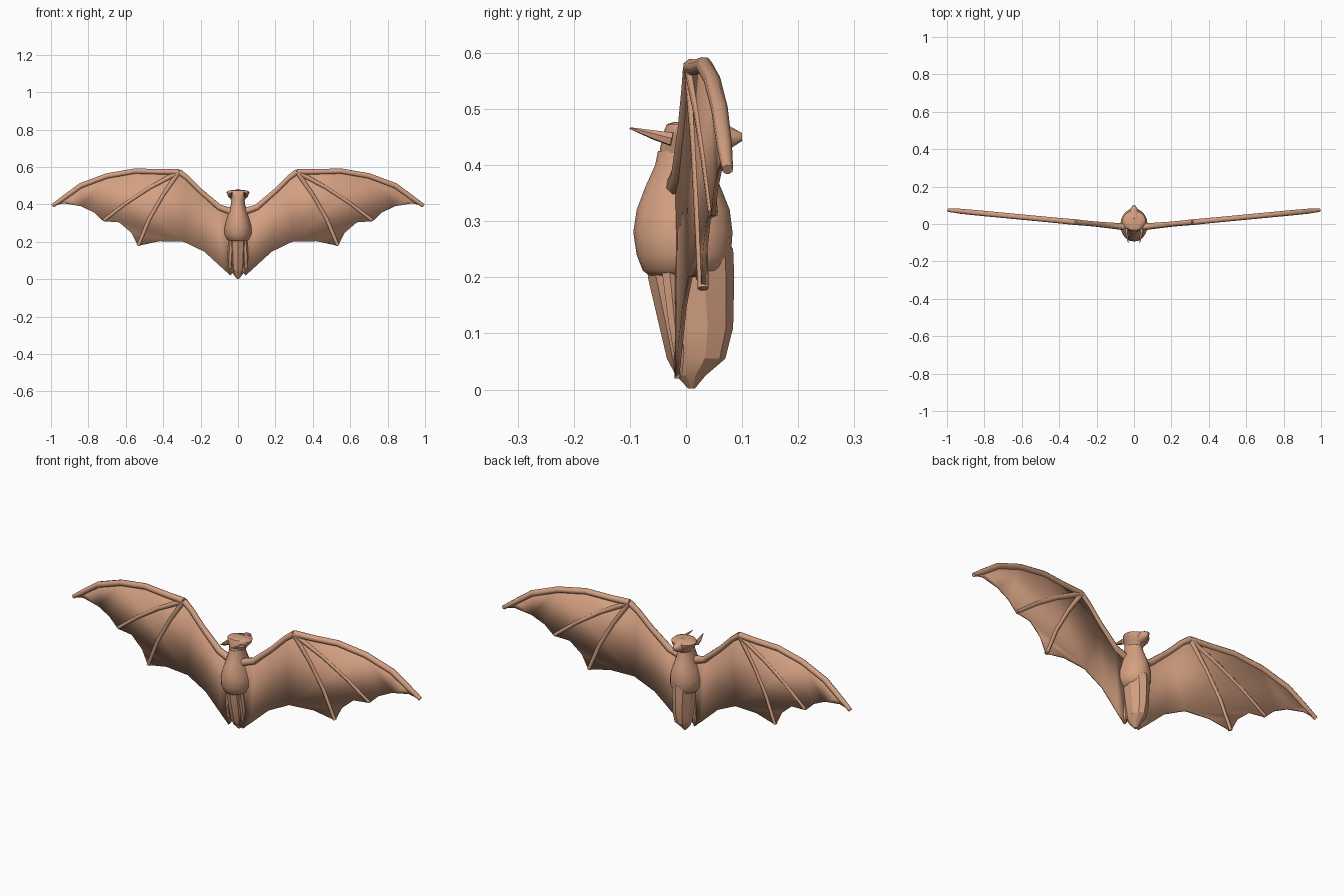
import bpy, bmesh, math
from mathutils import Vector

if "Cube" in bpy.data.objects:
    bpy.data.objects.remove(bpy.data.objects["Cube"])

hide = bpy.data.materials.new("tan hide")
hide.use_nodes = True
colour = (0.66, 0.35, 0.22, 1)
hide.diffuse_color = colour
hide.node_tree.nodes["Principled BSDF"].inputs["Base Color"].default_value = colour


def finish(bm, name, angle=40):
    bmesh.ops.recalc_face_normals(bm, faces=bm.faces)
    mesh = bpy.data.meshes.new(name)
    bm.to_mesh(mesh)
    bm.free()
    mesh.materials.append(hide)
    obj = bpy.data.objects.new(name, mesh)
    bpy.context.collection.objects.link(obj)
    bpy.ops.object.select_all(action='DESELECT')
    obj.select_set(True)
    bpy.context.view_layer.objects.active = obj
    bpy.ops.object.shade_smooth_by_angle(angle=math.radians(angle))
    return obj


def skin(bm, rings):
    """Bridge a list of equal rings and cap both ends."""
    loops = [[bm.verts.new(p) for p in ring] for ring in rings]
    n = len(loops[0])
    for a, b in zip(loops, loops[1:]):
        for i in range(n):
            j = (i + 1) % n
            bm.faces.new((a[i], a[j], b[j], b[i]))
    bm.faces.new(loops[0])
    bm.faces.new(loops[-1])


def loft(name, rows, sides, angle):
    """Each row is height, half width, front y, back y."""
    bm = bmesh.new()
    rings = []
    for z, w, front, back in rows:
        mid, depth = (front + back) / 2, (back - front) / 2
        turns = [math.tau * i / sides for i in range(sides)]
        rings.append([(w * math.sin(t), mid - depth * math.cos(t), z) for t in turns])
    skin(bm, rings)
    return finish(bm, name, angle)


def tube(name, points, radii, sides=8, angle=50):
    bm = bmesh.new()
    pts = [Vector(p) for p in points]
    rings = []
    for i, p in enumerate(pts):
        d = (pts[min(i + 1, len(pts) - 1)] - pts[max(i - 1, 0)]).normalized()
        side = d.cross(Vector((0, 1, 0.3))).normalized()
        up = side.cross(d)
        rings.append([p + radii[i] * (side * math.cos(math.tau * k / sides)
                      + up * math.sin(math.tau * k / sides)) for k in range(sides)])
    skin(bm, rings)
    return finish(bm, name, angle)


# Rounded chest and flared neck
loft("chest", [(0.203, 0.045, -0.065, 0.05), (0.212, 0.06, -0.077, 0.07),
               (0.24, 0.073, -0.088, 0.08), (0.28, 0.073, -0.094, 0.083),
               (0.32, 0.062, -0.088, 0.078), (0.36, 0.049, -0.073, 0.062),
               (0.40, 0.038, -0.055, 0.045), (0.425, 0.035, -0.05, 0.042)], 20, 60)

# Head with flat crown
loft("head", [(0.41, 0.033, -0.048, 0.042), (0.432, 0.042, -0.046, 0.055),
              (0.448, 0.056, -0.042, 0.07), (0.464, 0.063, -0.038, 0.07),
              (0.473, 0.053, -0.034, 0.05), (0.477, 0.03, -0.02, 0.025)], 14, 45)

# Faceted lower body
loft("lower_body", [(0.002, 0.006, 0.004, 0.016), (0.025, 0.026, -0.018, 0.035),
                    (0.055, 0.04, -0.034, 0.07), (0.11, 0.046, -0.047, 0.084),
                    (0.2, 0.05, -0.068, 0.086), (0.25, 0.056, -0.07, 0.084),
                    (0.265, 0.05, -0.06, 0.075)], 10, 20)

# Muzzle pointing backwards
tube("muzzle", [(0, 0.03, 0.45), (0, 0.075, 0.449), (0, 0.1, 0.45)],
     [0.034, 0.022, 0.007])


def wing_y(x):
    return -0.02 + 0.095 * x


def on_wing(pts):
    return [(x, wing_y(x), z) for x, z in pts]


wrist = (0.315, 0.574)
arm = [(0.03, 0.36), (0.1, 0.383), (0.2, 0.47), (0.27, 0.54), wrist]
lead = [wrist, (0.42, 0.574), (0.55, 0.578), (0.7, 0.552),
        (0.84, 0.5), (0.93, 0.435), (0.992, 0.392)]
scallops = [(0.93, 0.405), (0.84, 0.39), (0.77, 0.357), (0.72, 0.31),
            (0.635, 0.304), (0.57, 0.248), (0.535, 0.178),
            (0.42, 0.203), (0.29, 0.2), (0.18, 0.147), (0.085, 0.06), (0.04, 0.02)]

wing_parts = []

# Thin wing skin
bm = bmesh.new()
outline = on_wing(arm + lead[1:] + scallops + [(0.015, 0.05)])
face = bm.faces.new([bm.verts.new(p) for p in outline])
bmesh.ops.triangulate(bm, faces=[face])
membrane = finish(bm, "wing_membrane")
solid = membrane.modifiers.new("thickness", 'SOLIDIFY')
solid.thickness = 0.008
solid.offset = 0
wing_parts.append(membrane)

# Wing bones
wing_parts += [
    tube("wing_arm", on_wing(arm), [0.02, 0.017, 0.014, 0.014, 0.016]),
    tube("leading_finger", on_wing(lead), [0.016, 0.015, 0.015, 0.015, 0.015, 0.014, 0.010]),
    tube("middle_finger", on_wing([wrist, (0.47, 0.49), (0.6, 0.405), (0.718, 0.314)]),
         [0.014, 0.011, 0.01, 0.009]),
    tube("inner_finger", on_wing([wrist, (0.40, 0.45), (0.475, 0.32), (0.533, 0.18)]),
         [0.014, 0.011, 0.011, 0.010])]

# Folded leg and pointed ear
wing_parts.append(tube("leg", [(0.034, -0.03, 0.22), (0.042, -0.02, 0.12),
                               (0.042, -0.012, 0.06), (0.04, -0.01, 0.022)],
                       [0.016, 0.013, 0.010, 0.003], 6, 30))
wing_parts.append(tube("ear", [(0.042, -0.025, 0.446), (0.04, -0.055, 0.453), (0.03, -0.1, 0.466)],
                       [0.013, 0.009, 0.0015], 6, 30))

# Opposite side
for part in wing_parts:
    mirror = part.modifiers.new("mirror", 'MIRROR')
    mirror.use_axis[0] = True
    mirror.use_mirror_merge = False
    part.name = part.name + "_pair"
